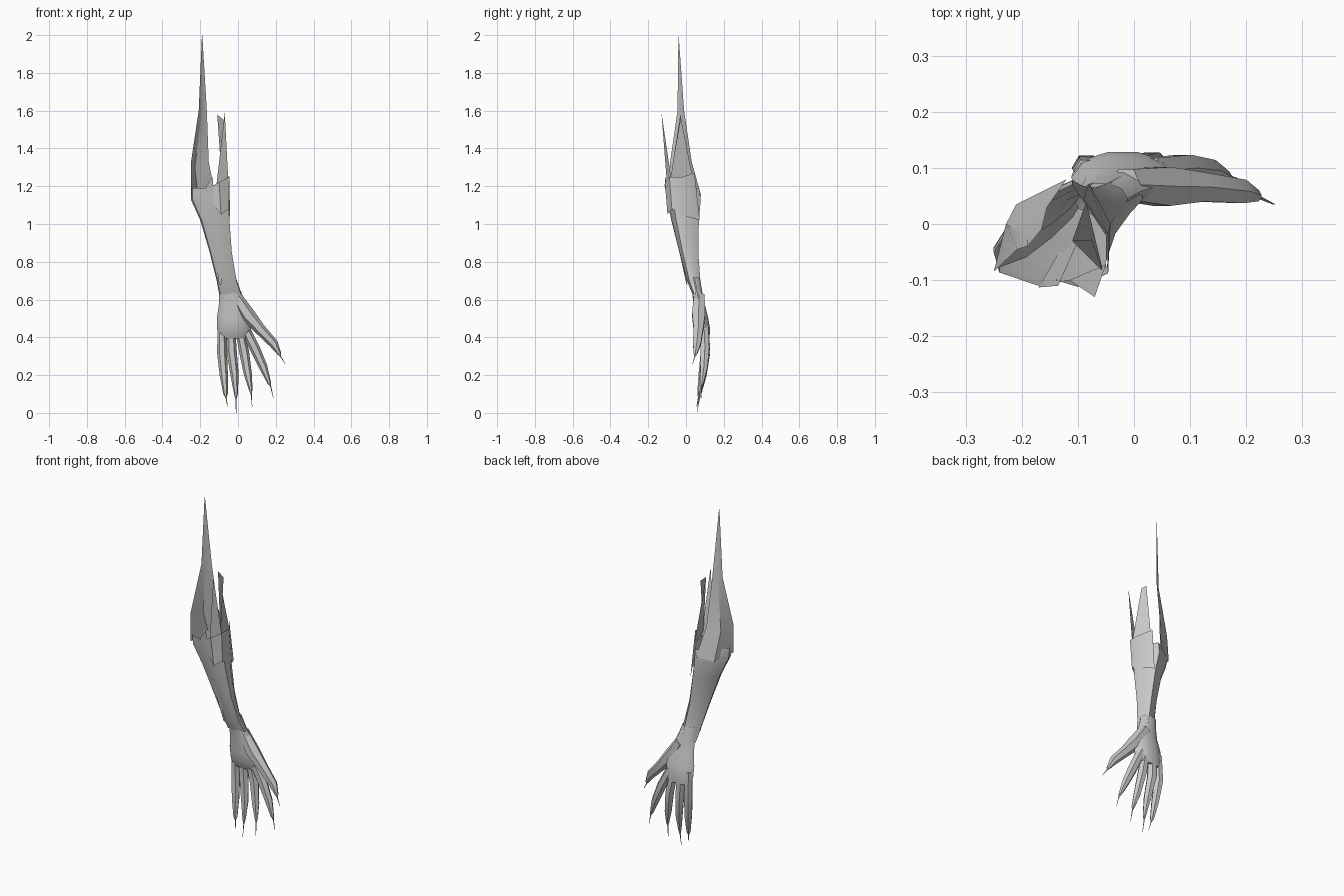
import bpy, bmesh, math
from mathutils import Vector

if "Cube" in bpy.data.objects:
    bpy.data.objects.remove(bpy.data.objects["Cube"])


def make(name, verts, faces, angle=40):
    me = bpy.data.meshes.new(name)
    me.from_pydata([tuple(v) for v in verts], [], faces)
    bm = bmesh.new()
    bm.from_mesh(me)
    bmesh.ops.recalc_face_normals(bm, faces=bm.faces)
    bm.to_mesh(me)
    bm.free()
    ob = bpy.data.objects.new(name, me)
    bpy.context.collection.objects.link(ob)
    bpy.ops.object.select_all(action='DESELECT')
    ob.select_set(True)
    bpy.context.view_layer.objects.active = ob
    bpy.ops.object.shade_smooth_by_angle(angle=math.radians(angle))
    return ob


def loft(name, rings, closed=True, cap_end=False, cap_start=False, angle=40):
    """Skin rows of equal point count."""
    n = len(rings[0])
    verts = [p for r in rings for p in r]
    faces = []
    for i in range(len(rings) - 1):
        for j in range(n if closed else n - 1):
            k = (j + 1) % n
            faces.append((i * n + j, i * n + k, (i + 1) * n + k, (i + 1) * n + j))
    if cap_start:
        faces.append(tuple(range(n)))
    if cap_end:
        faces.append(tuple(range(len(verts) - n, len(verts))))
    return make(name, verts, faces, angle)


def digit(name, path, sides=6):
    """Tapered finger along (x, y, z, radius) points."""
    pts = [Vector(p[:3]) for p in path]
    rings = []
    for i, p in enumerate(pts):
        d = (pts[min(i + 1, len(pts) - 1)] - pts[max(i - 1, 0)]).normalized()
        u = d.cross(Vector((0, 1, 0))).normalized()
        w = u.cross(d)
        r = path[i][3]
        rings.append([p + r * (math.cos(a) * u + math.sin(a) * w)
                      for a in (2 * math.pi * j / sides for j in range(sides))])
    return loft(name, rings, cap_end=True, cap_start=True, angle=50)


# forearm: angular sleeve outline scaled to each height (z, x0, x1, y0, y1)
sleeve = [(0, .33), (.05, .13), (.4, 0), (.75, .07), (1, .18), (1, .5), (.7, 1), (.25, .77)]
arm = [(1.19, -.25, -.05, -.11, .07), (1.13, -.25, -.05, -.1, .078),
       (1.02, -.2, -.045, -.078, .068), (.85, -.15, -.033, -.035, .065),
       (.7, -.113, -.008, .005, .076), (.63, -.1, .015, .033, .088)]
loft("forearm", [[(x0 + u * (x1 - x0), y0 + v * (y1 - y0), z) for u, v in sleeve]
                 for z, x0, x1, y0, y1 in arm], angle=40)

# palm: rounded sections from wrist to knuckles
palm = [(.72, -.108, -.012, .015, .074), (.65, -.1, .012, .03, .086),
        (.58, -.1, .045, .037, .1), (.5, -.112, .067, .045, .12),
        (.44, -.11, .07, .05, .13), (.395, -.1, .06, .075, .125)]
rings = []
for z, x0, x1, y0, y1 in palm:
    rings.append([((x0 + x1) / 2 + math.cos(a) * (x1 - x0) / 2,
                   (y0 + y1) / 2 + math.sin(a) * (y1 - y0) / 2, z)
                  for a in (math.pi * j / 5 for j in range(10))])
loft("palm", rings, cap_end=True, angle=50)

# fingers ending in needle-thin claws
digit("little_finger", [(-.085, .095, .47, .022), (-.085, .1, .32, .026), (-.075, .085, .2, .022),
                        (-.066, .07, .1, .012), (-.063, .066, .08, .003), (-.055, .055, .03, .001)])
digit("ring_finger", [(-.04, .1, .46, .024), (-.033, .105, .32, .027), (-.018, .09, .2, .022),
                      (-.011, .073, .1, .01), (-.011, .07, .07, .003), (-.01, .058, 0, .001)])
digit("middle_finger", [(.005, .1, .46, .024), (.033, .105, .32, .026), (.053, .09, .2, .021),
                        (.067, .075, .125, .01), (.07, .07, .1, .003), (.075, .06, .03, .001)])
digit("index_finger", [(.03, .095, .46, .026), (.09, .1, .34, .027), (.135, .095, .24, .022),
                       (.165, .085, .16, .01), (.173, .083, .14, .003), (.187, .08, .08, .001)])
digit("thumb", [(-.015, .07, .62, .032), (.05, .067, .52, .04), (.115, .066, .445, .03),
                (.19, .058, .365, .024), (.218, .05, .315, .011), (.224, .047, .3, .003),
                (.25, .035, .26, .001)])

# tall torn sleeve sheet rising at the outer back
loft("tall_sleeve_shard", [
    [(-.191, -.04, 2.0), (-.19, -.04, 2.0), (-.189, -.039, 2.0)],
    [(-.208, -.045, 1.6), (-.19, -.025, 1.6), (-.165, -.01, 1.6)],
    [(-.25, -.085, 1.32), (-.228, .0, 1.3), (-.155, .03, 1.33)],
    [(-.25, -.085, 1.15), (-.21, .035, 1.13), (-.12, .08, 1.15)]], closed=False, angle=30)

# cuff wrapping the inner side
loft("sleeve_cuff", [
    [(-.14, -.1, 1.2), (-.1, -.112, 1.22), (-.046, -.088, 1.25), (-.046, -.02, 1.25), (-.09, .045, 1.27)],
    [(-.13, -.09, 1.1), (-.09, -.098, 1.05), (-.048, -.075, 1.08), (-.042, 0, 1.04), (-.08, .073, 1.02)]],
    closed=False, angle=35)

# loose torn pieces
shards = {
    "front_shard": [(-.07, -.13, 1.59), (-.05, -.072, 1.2), (-.115, -.1, 1.2)],
    "inner_shard": [(-.11, -.03, 1.58), (-.075, -.028, 1.55), (-.055, -.085, 1.22), (-.085, .04, 1.22)],
    "front_strip": [(-.17, -.113, 1.2), (-.135, -.11, 1.25), (-.085, .003, .68), (-.1, .008, .68)],
}
for name, pts in shards.items():
    make(name, pts, [tuple(range(len(pts)))])
